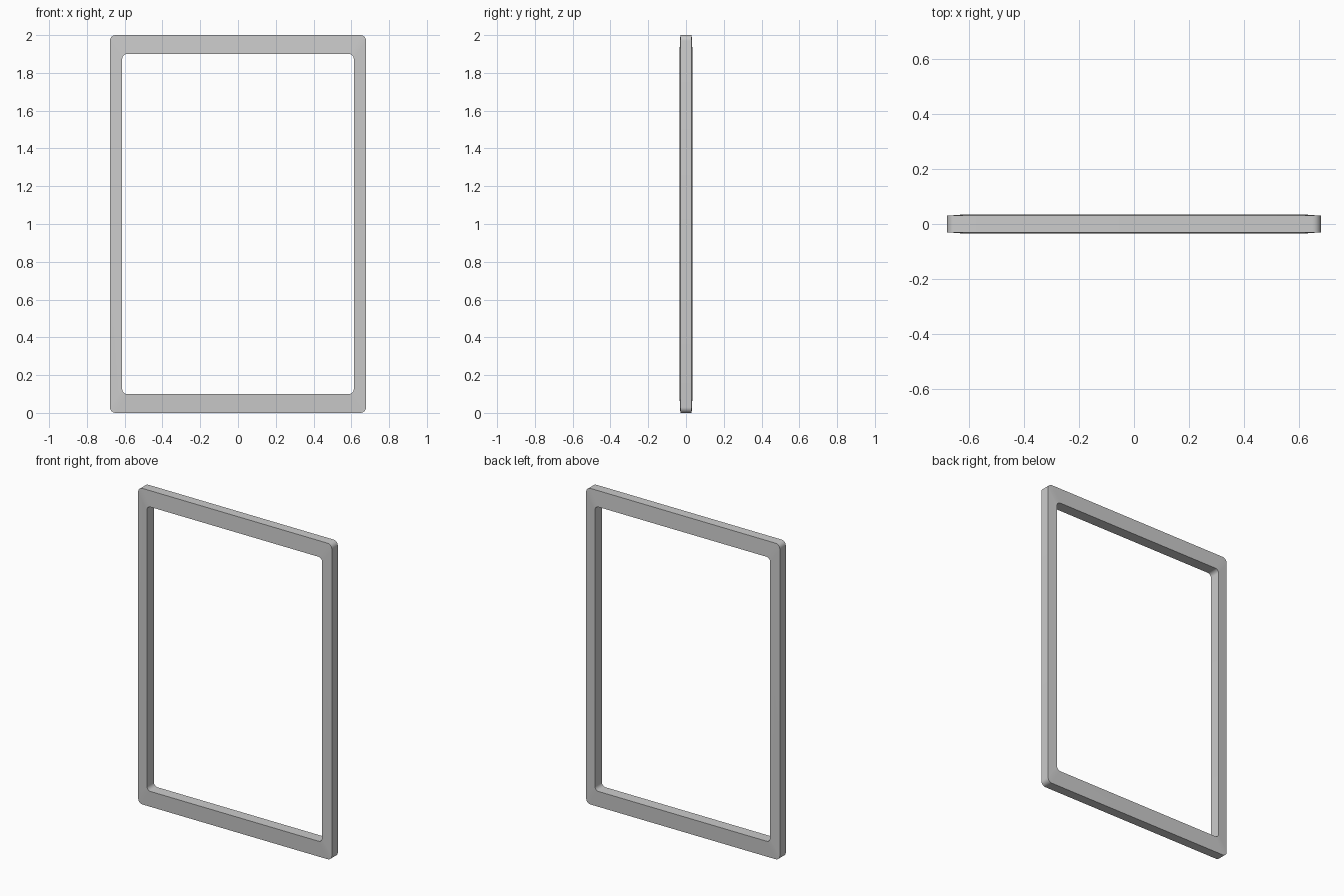
import bpy, bmesh, math

if "Cube" in bpy.data.objects:
    bpy.data.objects.remove(bpy.data.objects["Cube"])

SEG = 6  # segments per rounded corner


def rounded_loop(bm, half_w, z0, z1, r, y):
    """Ring of vertices along a rounded rectangle in the XZ plane."""
    verts = []
    corners = [(half_w - r, z1 - r), (-half_w + r, z1 - r),
               (-half_w + r, z0 + r), (half_w - r, z0 + r)]
    for i, (cx, cz) in enumerate(corners):
        for k in range(SEG + 1):
            a = math.pi / 2 * (i + k / SEG)
            verts.append(bm.verts.new((cx + r * math.cos(a), y, cz + r * math.sin(a))))
    return verts


# Frame cross-section: outer edge slightly thinner than the inner edge
OUTER = (0.678, 0.0, 2.0, 0.03)
INNER = (0.613, 0.1, 1.9, 0.025)
bm = bmesh.new()
rings = [rounded_loop(bm, *OUTER, -0.03), rounded_loop(bm, *INNER, -0.035),
         rounded_loop(bm, *INNER, 0.035), rounded_loop(bm, *OUTER, 0.03)]

# Bridge each ring to the next, closing the section
for j in range(4):
    a, b = rings[j], rings[(j + 1) % 4]
    n = len(a)
    for i in range(n):
        k = (i + 1) % n
        bm.faces.new((a[i], a[k], b[k], b[i]))
bmesh.ops.recalc_face_normals(bm, faces=bm.faces)

mesh = bpy.data.meshes.new("window_frame")
bm.to_mesh(mesh)
bm.free()
frame = bpy.data.objects.new("window_frame", mesh)
bpy.context.collection.objects.link(frame)

# Smooth corners, sharp rims
bpy.context.view_layer.objects.active = frame
frame.select_set(True)
bpy.ops.object.shade_smooth_by_angle(angle=math.radians(30))
